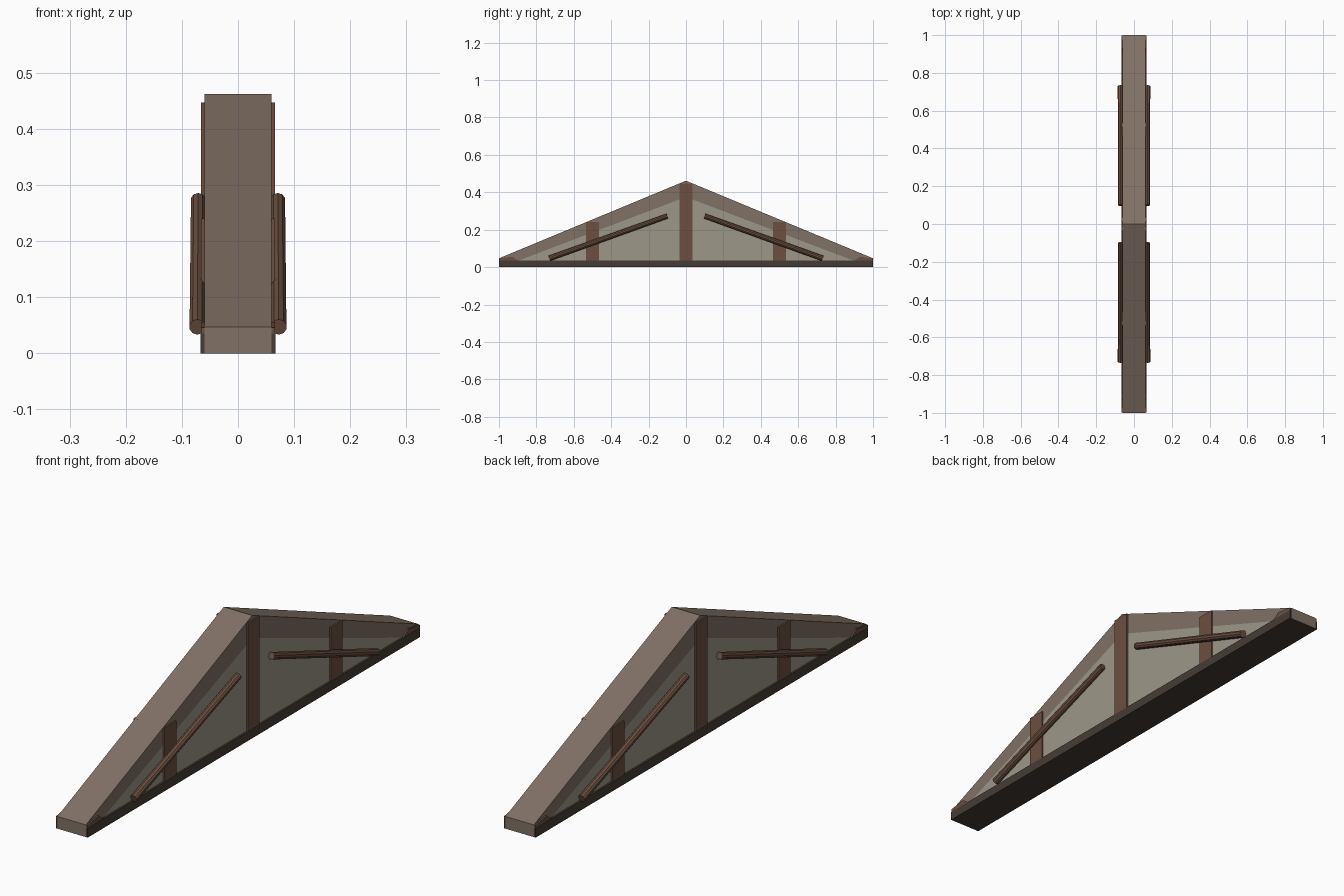
import bpy, bmesh
from mathutils import Vector

if "Cube" in bpy.data.objects:
    bpy.data.objects.remove(bpy.data.objects["Cube"])


def material(name, rgb):
    m = bpy.data.materials.new(name)
    m.diffuse_color = (*rgb, 1)
    m.use_nodes = True
    m.node_tree.nodes["Principled BSDF"].inputs["Base Color"].default_value = m.diffuse_color
    return m


ROOF = material("weathered_wood", (0.22, 0.165, 0.13))
PANEL = material("plaster", (0.34, 0.31, 0.25))
POST = material("brown_wood", (0.15, 0.08, 0.05))
BEAM = material("dark_wood", (0.06, 0.045, 0.035))


def prism(name, regions, half, mats, wall_mat=0):
    """Extrude flat (y, z) regions across x; regions = [(points, material index)]."""
    bm = bmesh.new()
    for pts, mi in regions:
        f = bm.faces.new([bm.verts.new((-half, y, z)) for y, z in pts])
        f.material_index = mi
    bmesh.ops.remove_doubles(bm, verts=bm.verts, dist=1e-5)
    ret = bmesh.ops.extrude_face_region(bm, geom=bm.faces[:], use_keep_orig=True)
    moved = [g for g in ret["geom"] if isinstance(g, bmesh.types.BMVert)]
    bmesh.ops.translate(bm, verts=moved, vec=(2 * half, 0, 0))
    bmesh.ops.recalc_face_normals(bm, faces=bm.faces)
    for f in bm.faces:
        if abs(f.normal.x) < 0.5:
            f.material_index = wall_mat
    me = bpy.data.meshes.new(name)
    bm.to_mesh(me)
    bm.free()
    for m in mats:
        me.materials.append(m)
    ob = bpy.data.objects.new(name, me)
    bpy.context.collection.objects.link(ob)
    return ob


def rect(y0, y1, z0, z1):
    return [(y0, z0), (y1, z0), (y1, z1), (y0, z1)]


def pole(name, a, b, r1, r2):
    a, b = Vector(a), Vector(b)
    d = b - a
    bpy.ops.mesh.primitive_cone_add(vertices=10, radius1=r1, radius2=r2, depth=d.length,
                                    location=(a + b) / 2,
                                    rotation=d.to_track_quat('Z', 'Y').to_euler())
    ob = bpy.context.object
    ob.name = name
    ob.data.materials.append(POST)


# Gable body: two rafters flush with the infill panel
rafters = [([(s, 0.001), (s, 0.047), (0, 0.462), (0, 0.375), (s * 0.985, 0.001)][::s], 0)
           for s in (1, -1)]
infill = ([(-0.985, 0.001), (0, 0.375), (0.985, 0.001)], 1)
prism("gable_body", rafters + [infill], 0.06, [ROOF, PANEL])

# Bottom tie beam
prism("tie_beam", [(rect(-0.999, 0.999, 0, 0.035), 0)], 0.067, [BEAM])

# Upright posts, standing on the beam
prism("center_post", [(rect(-0.035, 0.035, 0.03, 0.447), 0)], 0.066, [POST])
for s, side in ((1, "back"), (-1, "front")):
    prism("post_" + side, [(rect(s * 0.465, s * 0.535, 0.03, 0.24), 0)], 0.066, [POST])
    block = [(s * 0.90, 0.034), (s * 0.93, 0.056), (s * 0.999, 0.046), (s * 0.999, 0.034)]
    prism("end_block_" + side, [(block, 0)], 0.066, [POST])
    # Slanted round braces on both faces
    for x, face in ((1, "right"), (-1, "left")):
        pole(f"brace_{side}_{face}", (x * 0.0725, s * 0.73, 0.047),
             (x * 0.071, s * 0.10, 0.273), 0.0145, 0.0135)
